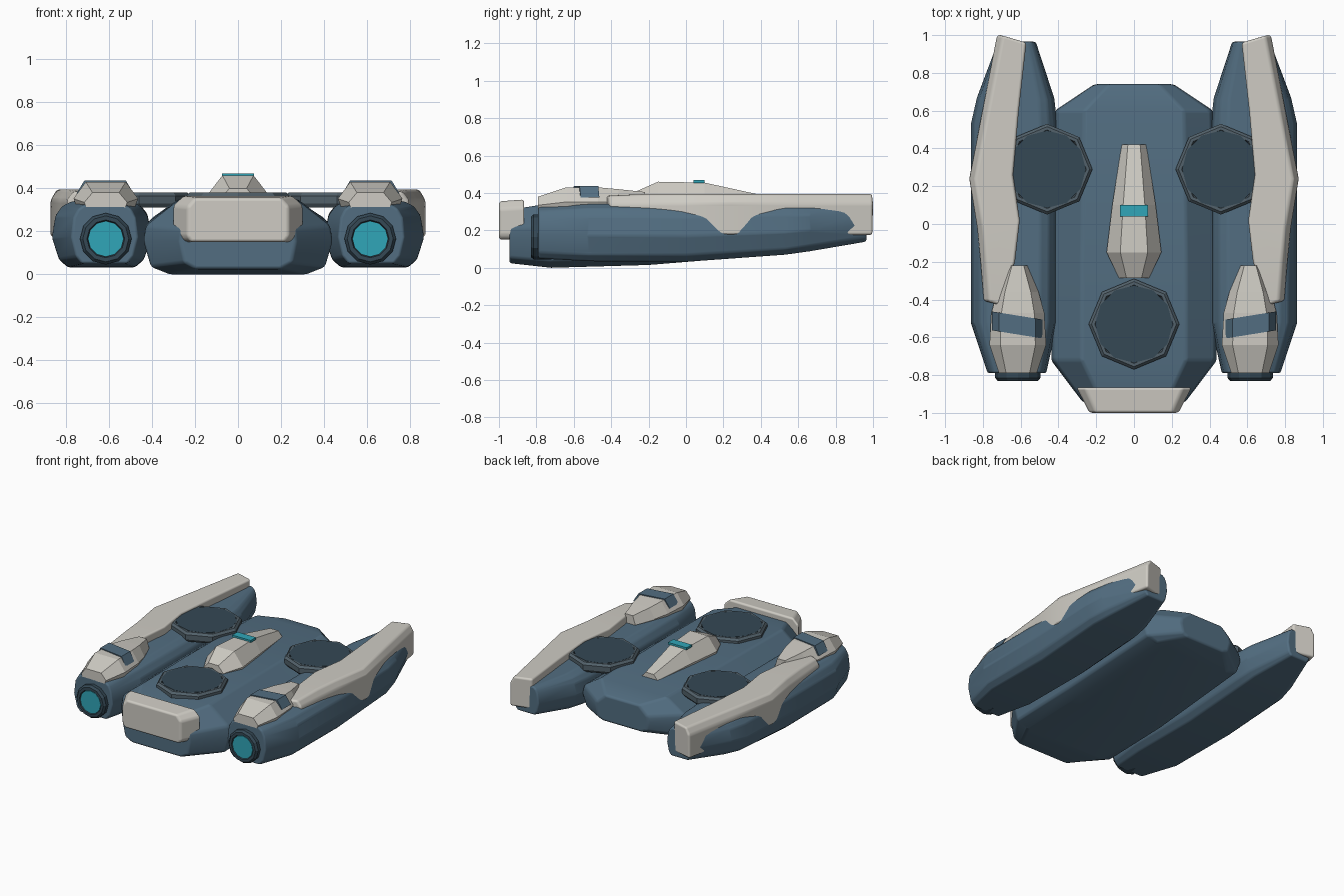
import bpy, bmesh, math
from mathutils import Vector, Matrix

if "Cube" in bpy.data.objects:
    bpy.data.objects.remove(bpy.data.objects["Cube"])


def mat(name, rgb):
    m = bpy.data.materials.new(name)
    m.diffuse_color = (*rgb, 1)
    m.use_nodes = True
    m.node_tree.nodes["Principled BSDF"].inputs["Base Color"].default_value = m.diffuse_color
    return m


BLUE = mat("blue_paint", (0.085, 0.155, 0.22))
CREAM = mat("cream_armor", (0.62, 0.60, 0.55))
DARK = mat("dark_metal", (0.035, 0.065, 0.09))
RING = mat("ring_metal", (0.085, 0.12, 0.145))
CYAN = mat("cyan_glow", (0.03, 0.38, 0.48))


def finish(name, bm, material, bevel=0.0, mirror=False):
    bmesh.ops.recalc_face_normals(bm, faces=bm.faces)
    me = bpy.data.meshes.new(name)
    bm.to_mesh(me)
    bm.free()
    me.materials.append(material)
    ob = bpy.data.objects.new(name, me)
    bpy.context.collection.objects.link(ob)
    if mirror:
        ob.modifiers.new("mirror", 'MIRROR').use_mirror_merge = False
    if bevel:
        b = ob.modifiers.new("bevel", 'BEVEL')
        b.width, b.segments = bevel, 3
        b.limit_method, b.angle_limit = 'ANGLE', math.radians(25)
        b.harden_normals = True
        for p in me.polygons:
            p.use_smooth = True
    return ob


def loft(name, sections, material, **kw):
    """Skin closed loops of 3D points and cap both ends."""
    bm = bmesh.new()
    rows = [[bm.verts.new(p) for p in s] for s in sections]
    n = len(rows[0])
    for a, b in zip(rows, rows[1:]):
        for i in range(n):
            j = (i + 1) % n
            bm.faces.new((a[i], a[j], b[j], b[i]))
    bm.faces.new(rows[0])
    bm.faces.new(rows[-1])
    return finish(name, bm, material, **kw)


def section(y, x0, x1, z0, z1, profile):
    """Scale a half profile (u = half-width fraction, v = height fraction) to a box at y."""
    c, h = (x0 + x1) / 2, (x1 - x0) / 2
    pts = [(u, v) for u, v in profile] + [(-u, v) for u, v in reversed(profile)]
    return [(c + u * h, y, z0 + v * (z1 - z0)) for u, v in pts]


def lathe(name, profile, sides, matrix, material, **kw):
    """Revolve (radius, height) points with few sides, then place."""
    rings = [[matrix @ Vector((r * math.cos(i * math.tau / sides),
                               r * math.sin(i * math.tau / sides), z))
              for i in range(sides)] for r, z in profile]
    return loft(name, rings, material, **kw)


# central hull
HULL = [(0.72, 0), (0.92, 0.1), (1, 0.45), (0.97, 0.66), (0.63, 1)]
loft("central_hull", [section(y, -w, w, a, b, HULL) for y, w, a, b in (
    (-0.945, 0.27, 0.025, 0.31), (-0.72, 0.44, 0.0, 0.345), (-0.2, 0.44, 0.015, 0.35),
    (0.6, 0.42, 0.08, 0.35), (0.74, 0.21, 0.12, 0.31))], BLUE, bevel=0.015)

# side pods
POD = [(0.68, 0), (0.86, 0.12), (1, 0.45), (0.93, 0.78), (0.8, 0.92), (0.6, 1)]
loft("side_pod", [section(*s, POD) for s in (
    (-0.79, 0.465, 0.775, 0.05, 0.325), (-0.52, 0.405, 0.865, 0.035, 0.34),
    (0.0, 0.405, 0.865, 0.032, 0.34), (0.53, 0.405, 0.865, 0.07, 0.34),
    (0.66, 0.42, 0.835, 0.088, 0.34), (0.965, 0.52, 0.72, 0.14, 0.345))],
    BLUE, bevel=0.012, mirror=True)

# long armour rails sunk into the pods
rail = []
for yi, yo, xi, xo, zt in ((-0.43, -0.41, 0.71, 0.795, 0.385), (-0.2, -0.2, 0.63, 0.812, 0.395),
                           (0.02, -0.02, 0.605, 0.83, 0.395), (0.26, 0.24, 0.64, 0.872, 0.395),
                           (0.6, 0.6, 0.61, 0.802, 0.395), (0.96, 1.0, 0.57, 0.725, 0.395)):
    rail.append([(xi, yi, 0.175), (xo, yo, 0.175), (xo, yo, 0.345),
                 (xo - 0.03, yo, zt), (xi, yi, zt)])
loft("armor_rail", rail, CREAM, bevel=0.015, mirror=True)

# faceted front caps on the pods
CAP = [(0.9, 0), (1, 0.35), (0.62, 1)]
loft("pod_cap", [section(y, 0.615 - w, 0.615 + w, 0.31, z, CAP) for y, w, z in (
    (-0.79, 0.10, 0.38), (-0.64, 0.15, 0.43), (-0.47, 0.14, 0.43),
    (-0.36, 0.11, 0.42), (-0.22, 0.05, 0.405))], CREAM, mirror=True)
# slanted band across each cap
band = [(0.485, 0.375), (0.522, 0.437), (0.714, 0.437), (0.752, 0.375)]
loft("cap_band", [[(x, y + 0.16 * (x - 0.615), z) for x, z in band] for y in (-0.585, -0.485)],
     BLUE, mirror=True)

# round lamps at the pod fronts
face = Matrix.Translation((0.615, -0.76, 0.165)) @ Matrix.Rotation(math.pi / 2, 4, 'X')
lathe("lamp_ring", [(0.12, -0.04), (0.12, 0.055), (0.107, 0.07), (0.088, 0.07), (0.083, 0.06)],
      12, face, DARK, mirror=True)
lathe("lamp_lens", [(0.082, 0.03), (0.082, 0.066)], 12, face, CYAN, mirror=True)

# three lift fans: octagonal rings with dark discs
for label, x, y, mir in (("front", 0, -0.53, False), ("rear", 0.46, 0.29, True)):
    place = Matrix.Translation((x, y, 0))
    lathe(label + "_fan_ring", [(0.225, 0.31), (0.24, 0.33), (0.24, 0.365), (0.225, 0.38),
                                (0.208, 0.38), (0.2, 0.366)], 8, place, RING, mirror=mir)
    lathe(label + "_fan_disc", [(0.205, 0.36), (0.205, 0.381)], 12, place, DARK, mirror=mir)

# raised canopy and its light strip
CANOPY = [(0.95, 0), (1, 0.25), (0.5, 1)]
loft("canopy", [section(y, -w, w, 0.335, z, CANOPY) for y, w, z in (
    (-0.285, 0.08, 0.40), (-0.15, 0.145, 0.46), (0.1, 0.115, 0.455),
    (0.42, 0.065, 0.385))], CREAM)
loft("canopy_light", [[(x, y, z) for x, z in ((-0.075, 0.453), (0.075, 0.453),
                                              (0.075, 0.469), (-0.075, 0.469))]
                      for y in (0.04, 0.1)], CYAN)

# nose bumper
NOSE = [(0.92, 0), (1, 0.12), (1, 0.8), (0.85, 1)]
loft("nose_bumper", [section(y, -w, w, 0.15, z, NOSE) for y, w, z in (
    (-1.0, 0.235, 0.355), (-0.865, 0.305, 0.365))], CREAM, bevel=0.018)
